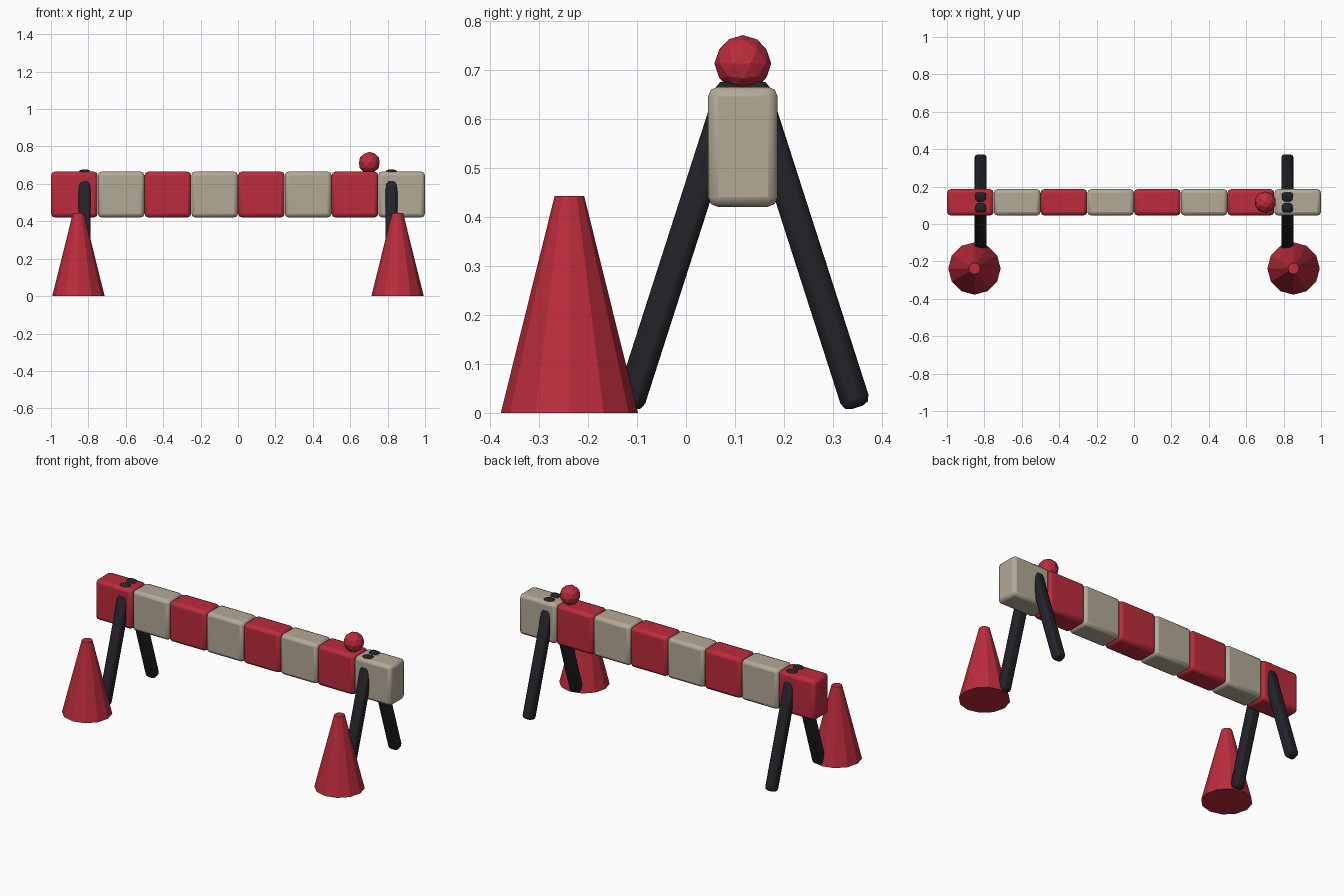
import bpy
import math

if "Cube" in bpy.data.objects:
    bpy.data.objects.remove(bpy.data.objects["Cube"])


def material(name, rgb):
    m = bpy.data.materials.new(name)
    m.diffuse_color = (*rgb, 1)
    m.use_nodes = True
    m.node_tree.nodes["Principled BSDF"].inputs["Base Color"].default_value = m.diffuse_color
    return m


RED = material("red", (0.50, 0.025, 0.045))
CREAM = material("cream", (0.45, 0.40, 0.31))
BLACK = material("black", (0.016, 0.016, 0.022))
BEAM_Y = 0.116


def finish(name, mat):
    ob = bpy.context.object
    ob.name = name
    ob.data.materials.append(mat)
    return ob


def rounded_box(name, loc, size, bevel, mat, tilt=0.0):
    bpy.ops.mesh.primitive_cube_add(size=1, location=loc, rotation=(tilt, 0, 0))
    ob = finish(name, mat)
    for v in ob.data.vertices:
        v.co = [c * s for c, s in zip(v.co, size)]
    mod = ob.modifiers.new("bevel", 'BEVEL')
    mod.width = bevel
    mod.segments = 2
    bpy.ops.object.shade_smooth_by_angle(angle=math.radians(35))
    return ob


# Striped beam, alternating blocks
for i in range(8):
    rounded_box(f"beam_block_{i + 1}", (-0.875 + 0.25 * i, BEAM_Y, 0.543),
                (0.249, 0.142, 0.245), 0.02, CREAM if i % 2 else RED)

for side, sx in (("left", -1), ("right", 1)):
    # Splayed trestle legs, crossing the beam top
    for end, sy in (("front", -1), ("back", 1)):
        rounded_box(f"{end}_leg_{side}", (sx * 0.82, BEAM_Y + sy * 0.127, 0.342),
                    (0.065, 0.06, 0.695), 0.018, BLACK, sy * math.radians(17.8))
    # Traffic cones
    bpy.ops.mesh.primitive_cone_add(vertices=12, radius1=0.14, radius2=0.03, depth=0.443,
                                    location=(sx * 0.853, -0.238, 0.2215))
    finish(f"cone_{side}", RED)

# Warning lamp on the beam
bpy.ops.mesh.primitive_ico_sphere_add(subdivisions=2, radius=0.058,
                                      location=(0.702, BEAM_Y, 0.713))
finish("warning_lamp", RED)
